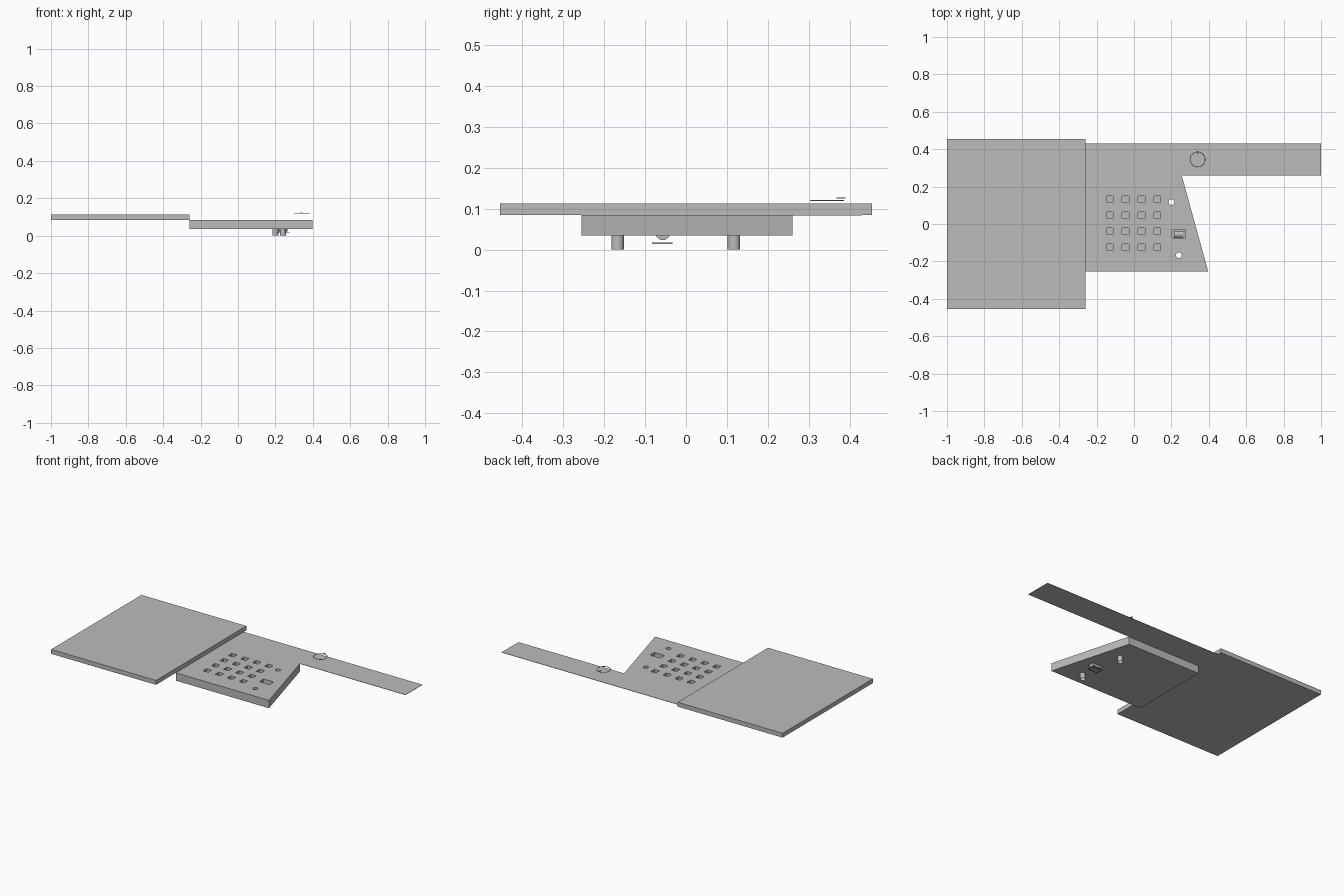
import bpy, bmesh
from math import pi
from mathutils import Matrix, Vector

if "Cube" in bpy.data.objects:
    bpy.data.objects.remove(bpy.data.objects["Cube"])

grey = bpy.data.materials.new("plain grey")
grey.use_nodes = True
grey.diffuse_color = (0.5, 0.5, 0.5, 1)
grey.node_tree.nodes["Principled BSDF"].inputs["Base Color"].default_value = (0.5, 0.5, 0.5, 1)


def finish(name, bm, smooth=False):
    mesh = bpy.data.meshes.new(name)
    bm.normal_update()
    bm.to_mesh(mesh)
    bm.free()
    mesh.materials.append(grey)
    obj = bpy.data.objects.new(name, mesh)
    bpy.context.collection.objects.link(obj)
    for p in mesh.polygons:
        p.use_smooth = smooth
    return obj


def add_box(bm, x, y, z):
    lo, hi = Vector((x[0], y[0], z[0])), Vector((x[1], y[1], z[1]))
    bmesh.ops.create_cube(bm, size=1, matrix=Matrix.Translation((lo + hi) / 2)
                          @ Matrix.Diagonal((*(hi - lo), 1)))


def add_tube(bm, x, y, z0, z1, r, caps):
    bmesh.ops.create_cone(bm, cap_ends=caps, segments=24, radius1=r, radius2=r,
                          depth=z1 - z0, matrix=Matrix.Translation((x, y, (z0 + z1) / 2)))


def box(name, x, y, z):
    bm = bmesh.new()
    add_box(bm, x, y, z)
    return finish(name, bm)


def prism(name, outline, z0, z1):
    bm = bmesh.new()
    face = bm.faces.new([bm.verts.new((x, y, z0)) for x, y in outline])
    out = bmesh.ops.extrude_face_region(bm, geom=[face])
    bmesh.ops.translate(bm, vec=(0, 0, z1 - z0),
                        verts=[v for v in out["geom"] if isinstance(v, bmesh.types.BMVert)])
    bmesh.ops.recalc_face_normals(bm, faces=bm.faces)
    return finish(name, bm)


TOP, BASE = 0.085, 0.035
PEGS = [(0.2, 0.117), (0.24, -0.167)]

# Main slab and the thin strip beside it
box("large_slab", (-1, -0.26), (-0.455, 0.455), (TOP, 0.113))
box("thin_strip", (-0.26, 1), (0.26, 0.43), (TOP - 0.002, TOP))

# Slanted block with square pockets, a slot and round holes
block = prism("slanted_block",
              [(-0.26, -0.255), (0.397, -0.255), (0.255, 0.26), (-0.26, 0.26)], BASE, TOP)
bm = bmesh.new()
for i in range(4):
    for j in range(4):
        x, y = -0.13 + 0.085 * i, -0.124 + 0.0855 * j
        add_box(bm, (x - 0.018, x + 0.018), (y - 0.018, y + 0.018), (TOP - 0.025, TOP + 0.02))
add_box(bm, (0.204, 0.276), (-0.076, -0.032), (0.02, TOP + 0.02))
for x, y in PEGS:
    add_tube(bm, x, y, 0.01, TOP + 0.02, 0.0155, True)
cutter = finish("pocket_cutter", bm)
cutter.hide_render = True
mod = block.modifiers.new("pockets", "BOOLEAN")
mod.operation, mod.solver, mod.object = "DIFFERENCE", "EXACT", cutter
bpy.context.view_layer.objects.active = block
bpy.ops.object.modifier_apply(modifier=mod.name)
bpy.data.objects.remove(cutter)

# Hollow pegs below the block
for n, (x, y) in enumerate(PEGS, 1):
    bm = bmesh.new()
    add_tube(bm, x, y, 0, BASE, 0.0155, False)
    finish(f"hollow_peg_{n}", bm, True)

# Rounded roller in the slot and the small frame beneath it
bm = bmesh.new()
bmesh.ops.create_cone(bm, cap_ends=True, segments=20, radius1=0.018, radius2=0.018, depth=0.05,
                      matrix=Matrix.Translation((0.24, -0.057, 0.041)) @ Matrix.Rotation(pi / 2, 4, "Y"))
finish("slot_roller", bm)
bm = bmesh.new()
for y in (-0.08, -0.036):
    add_box(bm, (0.204, 0.276), (y - 0.003, y + 0.003), (0.014, 0.017))
for x in (0.207, 0.273):
    add_box(bm, (x - 0.003, x + 0.003), (-0.077, -0.039), (0.014, 0.017))
finish("slot_frame", bm)

# Thin ring with its pointer above the strip
bpy.ops.mesh.primitive_torus_add(major_radius=0.04, minor_radius=0.0018, major_segments=40,
                                 minor_segments=6, location=(0.34, 0.345, 0.12))
ring = bpy.context.object
ring.name = "thin_ring"
ring.data.materials.append(grey)
bpy.ops.object.shade_smooth()
prism("ring_pointer", [(0.34, 0.368), (0.345, 0.39), (0.335, 0.39)], 0.125, 0.127)
